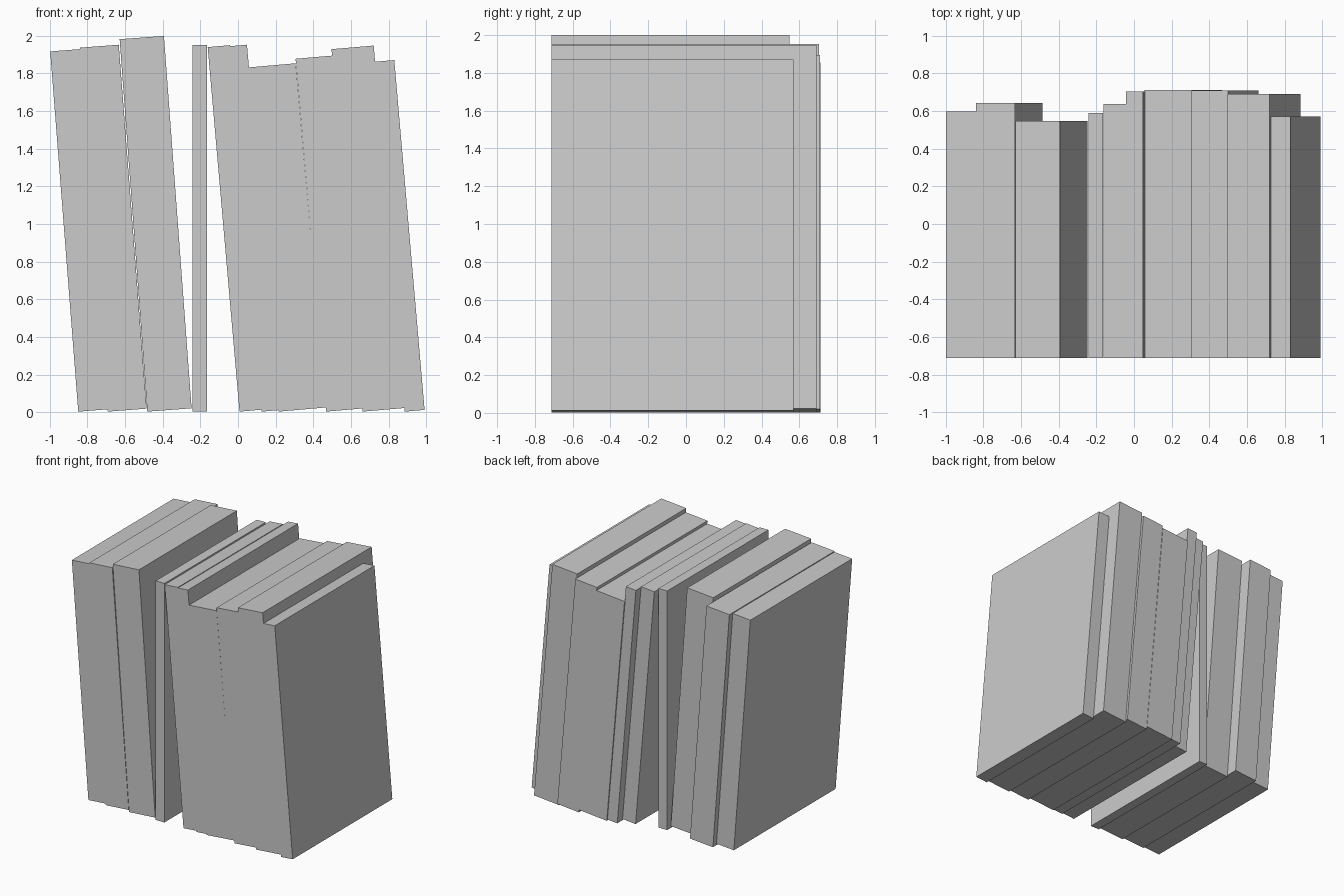
import bpy, bmesh
from mathutils import Vector

if "Cube" in bpy.data.objects:
    bpy.data.objects.remove(bpy.data.objects["Cube"])

FRONT = -0.713


def book(name, base_x, top_x, top_z, width, back):
    """Solid book pivoting on its lower left edge and leaning to its top left corner."""
    foot = Vector((base_x, 0, 0.003))
    up = Vector((top_x, 0, top_z)) - foot
    across = Vector((up.z, 0, -up.x)).normalized() * width
    bm = bmesh.new()
    corners = [foot, foot + across, foot + across + up, foot + up]
    face = bm.faces.new([bm.verts.new((c.x, FRONT, c.z)) for c in corners])
    ext = bmesh.ops.extrude_face_region(bm, geom=[face])
    verts = [g for g in ext["geom"] if isinstance(g, bmesh.types.BMVert)]
    bmesh.ops.translate(bm, verts=verts, vec=(0, back - FRONT, 0))
    bmesh.ops.recalc_face_normals(bm, faces=bm.faces)
    mesh = bpy.data.meshes.new(name)
    bm.to_mesh(mesh)
    bm.free()
    bpy.context.collection.objects.link(bpy.data.objects.new(name, mesh))


# foot x, top left x, top left z, thickness, back y
books = [
    # leaning group on the left
    (-0.849, -0.998, 1.917, 0.160, 0.597),
    (-0.692, -0.840, 1.937, 0.207, 0.642),
    (-0.482, -0.629, 1.982, 0.236, 0.547),
    # upright book
    (-0.243, -0.243, 1.950, 0.079, 0.590),
    # leaning group on the right
    (0.008, -0.161, 1.940, 0.119, 0.638),
    (0.126, -0.042, 1.945, 0.090, 0.705),
    (0.215, 0.055, 1.832, 0.253, 0.713),
    (0.468, 0.306, 1.878, 0.195, 0.710),
    (0.662, 0.497, 1.929, 0.225, 0.690),
    (0.886, 0.725, 1.862, 0.106, 0.570),
]
for i, b in enumerate(books, 1):
    book(f"book_{i:02d}", *b)
